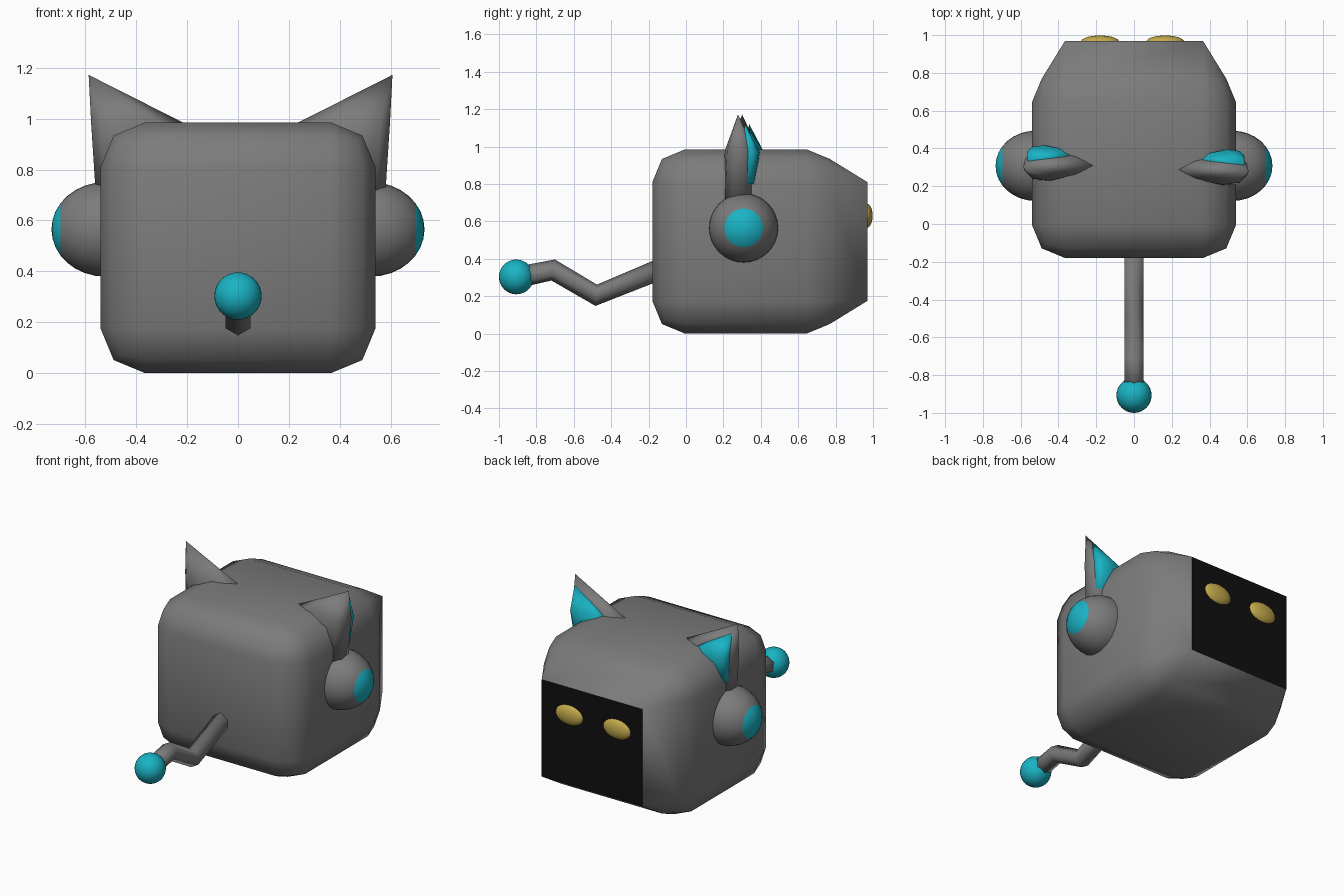
import bpy, bmesh, math
from mathutils import Vector, Matrix

if "Cube" in bpy.data.objects:
    bpy.data.objects.remove(bpy.data.objects["Cube"])


def material(name, color):
    m = bpy.data.materials.new(name)
    m.diffuse_color = color
    m.use_nodes = True
    m.node_tree.nodes["Principled BSDF"].inputs["Base Color"].default_value = m.diffuse_color
    return m


CYAN = material("cyan", (0.01, 0.45, 0.55, 1))
GOLD = material("gold", (0.55, 0.4, 0.07, 1))
BLACK = material("black", (0.005, 0.005, 0.005, 1))
GREY = material("grey", (0.2, 0.2, 0.2, 1))


def finish(name, bm, mats=(GREY,)):
    bmesh.ops.recalc_face_normals(bm, faces=bm.faces)
    for f in bm.faces:
        f.smooth = True
    me = bpy.data.meshes.new(name)
    bm.to_mesh(me)
    bm.free()
    for m in mats:
        me.materials.append(m)
    ob = bpy.data.objects.new(name, me)
    bpy.context.collection.objects.link(ob)
    return ob


def ellipsoid(name, loc, radii, mats, rot=Matrix.Identity(4)):
    bm = bmesh.new()
    bmesh.ops.create_uvsphere(bm, u_segments=32, v_segments=16, radius=1)
    bmesh.ops.transform(bm, verts=bm.verts, matrix=Matrix.Translation(loc) @ Matrix.Diagonal((*radii, 1)) @ rot)
    return finish(name, bm, mats)


def loft(name, rings, tip=None, mat=GREY):
    """Skin a list of equal-length rings, capped, optionally closing to a tip."""
    bm = bmesh.new()
    vs = [[bm.verts.new(p) for p in r] for r in rings]
    n = len(vs[0])
    for a, b in zip(vs, vs[1:]):
        for i in range(n):
            bm.faces.new((a[i], a[(i + 1) % n], b[(i + 1) % n], b[i]))
    bm.faces.new(vs[0])
    if tip is None:
        bm.faces.new(vs[-1])
    else:
        t = bm.verts.new(tip)
        for i in range(n):
            bm.faces.new((vs[-1][i], vs[-1][(i + 1) % n], t))
    return finish(name, bm, (mat,))


# Body: bevelled box whose rear panel is pulled outwards
bm = bmesh.new()
bmesh.ops.create_cube(bm, size=1)
bmesh.ops.transform(bm, verts=bm.verts, matrix=Matrix.Translation((0, 0.32, 0.4925)) @ Matrix.Diagonal((1.08, 1.0, 0.985, 1)))
bmesh.ops.bevel(bm, geom=bm.edges[:], offset=0.175, offset_type='OFFSET', segments=2, profile=0.5, affect='EDGES')
for v in bm.verts:
    if v.co.y > 0.815:
        v.co.y = 0.97
body = finish("body", bm, (GREY, BLACK))
for p in body.data.polygons:
    if p.center.y > 0.96:
        p.material_index = 1
        p.use_smooth = False

# Eyes on the rear panel
for x in (-0.18, 0.165):
    ellipsoid("eye", (x, 0.965, 0.63), (0.1, 0.033, 0.065), (GOLD,))

# Tail: hexagonal rod bent along a path, with a ball on the end
path = [Vector((0, y, z)) for y, z in ((-0.1, 0.36), (-0.48, 0.205), (-0.71, 0.34), (-0.905, 0.3))]
rings = []
for i, p in enumerate(path):
    d_in = (p - path[max(i - 1, 0)]).normalized()
    d_out = (path[min(i + 1, 3)] - p).normalized()
    d = (d_in + d_out).normalized()
    up = Vector((1, 0, 0)).cross(d)
    if up.z < 0:
        up = -up
    rings.append([p + Vector((0.057 * math.sin(k * math.pi / 3), 0, 0)) + up * 0.057 * math.cos(k * math.pi / 3)
                  for k in range(6)])
loft("tail", rings)
ellipsoid("tail_ball", (0, -0.907, 0.303), (0.093, 0.093, 0.093), (CYAN,))

# Ears: blunt outside edge, thin inside edge, tapering to a point
PROFILE = [(0, 0.4), (0.1, 0.85), (0.35, 1), (0.75, 0.6), (1, 0)]


def section(s, x_out, width, half, y, z):
    back = [(s * (x_out - width * t), y + half * h, z) for t, h in PROFILE]
    front = [(s * (x_out - width * t), y - half * h, z) for t, h in PROFILE[-2::-1]]
    return back + front


for s, dx, y in ((-1, 0, 0.31), (1, 0.02, 0.288)):
    o = 0.585 + dx
    loft("ear", [section(s, o - 0.025, 0.36, 0.082, y - 0.01, 0.72),
                 section(s, o - 0.008, 0.37, 0.08, y, 0.98)],
         (s * (o + 0.002), y - 0.01, 1.172))
    loft("inner_ear", [section(s, o - 0.035, 0.25, 0.045, y + 0.035, 0.8),
                       section(s, o - 0.02, 0.26, 0.055, y + 0.052, 0.97)],
         (s * (o - 0.02), y + 0.028, 1.12), CYAN)

# Side domes with coloured caps
for s in (-1, 1):
    dome = ellipsoid("side_dome", (s * 0.52, 0.308, 0.565), (0.213, 0.186, 0.186), (GREY, CYAN),
                     Matrix.Rotation(math.pi / 2, 4, 'Y'))
    for p in dome.data.polygons:
        if s * p.center.x > 0.52 + 0.213 * math.cos(math.radians(33.75)):
            p.material_index = 1
